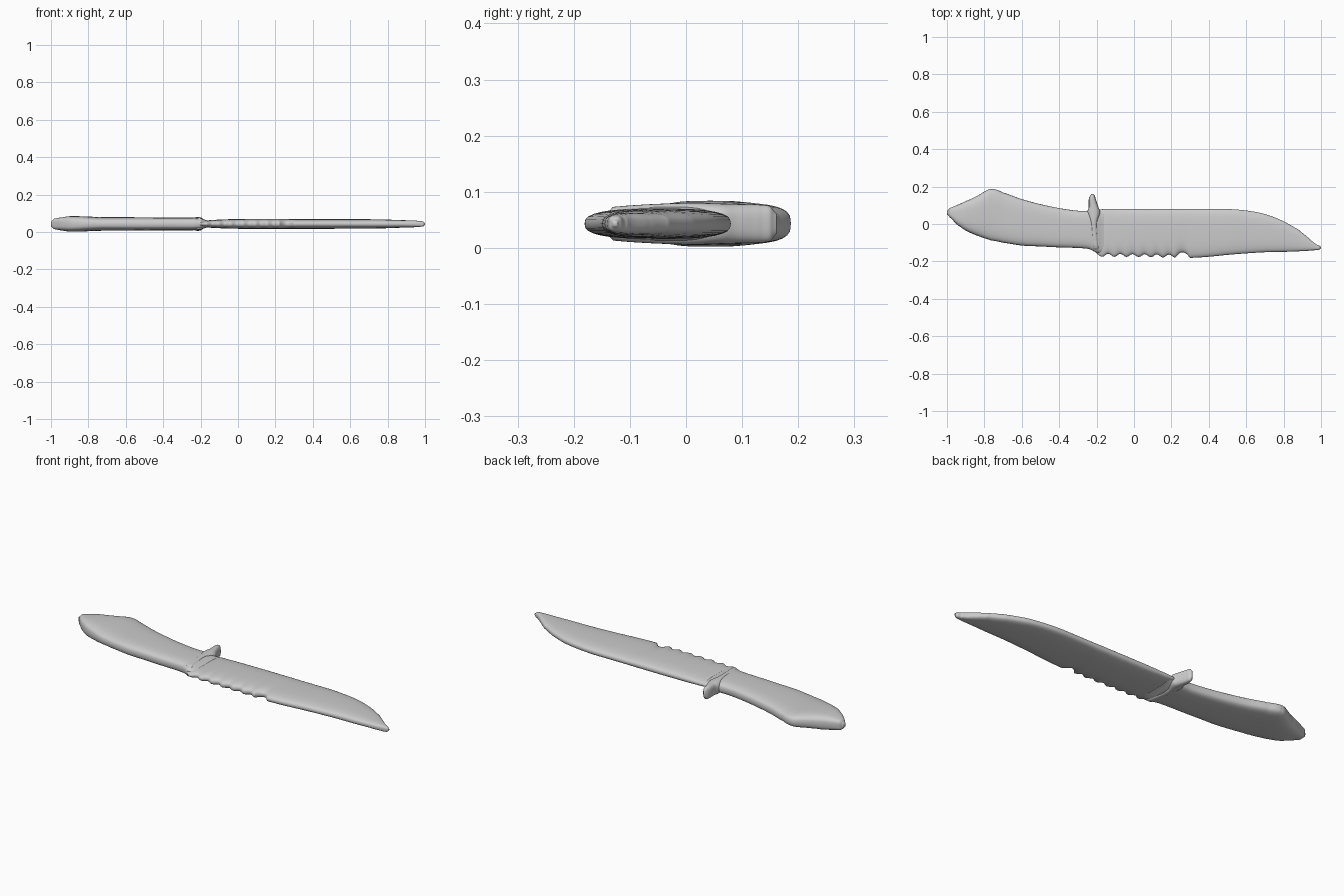
import bpy, bmesh, math

default = bpy.data.objects.get("Cube")
if default:
    bpy.data.objects.remove(default, do_unlink=True)

grey = bpy.data.materials.new("plain grey")
grey.use_nodes = True
colour = (0.6, 0.6, 0.6, 1)
grey.diffuse_color = colour
grey.node_tree.nodes["Principled BSDF"].inputs["Base Color"].default_value = colour

MID_Z = 0.043
RING = 32


def spline(a, b, c, d, t):
    """Catmull-Rom interpolation, kept between its two inner values."""
    v = b + 0.5 * t * (c - a + t * (2*a - 5*b + 4*c - d + t * (3*(b - c) + d - a)))
    return min(max(v, min(b, c)), max(b, c))


def refine(stations, steps):
    rows = []
    last = len(stations) - 1
    for i in range(last):
        p = [stations[min(max(i + k, 0), last)] for k in (-1, 0, 1, 2)]
        for s in range(steps):
            t = s / steps
            row = [spline(*q, t) for q in zip(*p)]
            row[0] = p[1][0] + (p[2][0] - p[1][0]) * t
            rows.append(row)
    return rows + [list(stations[-1])]


def loft(name, stations, steps=6, power=3, along_y=False, edge=None):
    """Skin rounded sections; a station is position, low side, high side, half thickness."""
    bm = bmesh.new()
    rings = []
    for pos, low, high, half in refine(stations, steps):
        if edge:
            low += edge(pos)
        ring = []
        for k in range(RING):
            a = 2 * math.pi * k / RING
            c, s = math.cos(a), math.sin(a)
            u = math.copysign(abs(c) ** (2 / power), c)
            w = math.copysign(abs(s) ** (2 / power), s)
            side = (low + high) / 2 + u * (high - low) / 2
            z = MID_Z + w * half
            ring.append(bm.verts.new((side, pos, z) if along_y else (pos, side, z)))
        rings.append(ring)
    for r, q in zip(rings, rings[1:]):
        for k in range(RING):
            n = (k + 1) % RING
            bm.faces.new((r[k], r[n], q[n], q[k]))
    bm.faces.new(rings[0])
    bm.faces.new(rings[-1])
    bmesh.ops.recalc_face_normals(bm, faces=bm.faces[:])
    mesh = bpy.data.meshes.new(name)
    bm.to_mesh(mesh)
    bm.free()
    mesh.materials.append(grey)
    mesh.shade_smooth()
    obj = bpy.data.objects.new(name, mesh)
    bpy.context.collection.objects.link(obj)
    return obj


# Handle with flared, angled butt
loft("handle", [
    (-1, 0.05, 0.07, 0.012), (-0.985, 0.035, 0.085, 0.027), (-0.95, 0.0, 0.1, 0.034),
    (-0.9, -0.035, 0.122, 0.041), (-0.85, -0.058, 0.145, 0.041), (-0.77, -0.085, 0.187, 0.038),
    (-0.75, -0.09, 0.187, 0.037), (-0.7, -0.1, 0.168, 0.036), (-0.6, -0.115, 0.133, 0.036),
    (-0.5, -0.12, 0.106, 0.035), (-0.4, -0.125, 0.085, 0.034), (-0.3, -0.128, 0.071, 0.034),
    (-0.24, -0.134, 0.07, 0.034), (-0.2, -0.152, 0.07, 0.03), (-0.16, -0.155, 0.07, 0.018)],
    power=3.2)


# Blade with scalloped edge near the guard
def scallops(x):
    if -0.17 < x < 0.22:
        return 0.008 * (1 - math.cos((x + 0.17) * 2 * math.pi / 0.065))
    if 0.22 <= x < 0.3:
        return 0.03 * math.sin((x - 0.22) / 0.08 * math.pi)
    return 0


loft("blade", [
    (-0.22, -0.14, 0.07, 0.015), (-0.18, -0.172, 0.078, 0.017), (-0.14, -0.175, 0.08, 0.021),
    (-0.05, -0.176, 0.08, 0.025), (0.1, -0.178, 0.08, 0.027), (0.22, -0.18, 0.08, 0.027),
    (0.3, -0.181, 0.08, 0.026), (0.4, -0.175, 0.08, 0.026), (0.5, -0.165, 0.08, 0.026),
    (0.6, -0.157, 0.072, 0.025), (0.7, -0.151, 0.053, 0.025), (0.8, -0.149, 0.015, 0.023),
    (0.88, -0.146, -0.03, 0.02), (0.92, -0.144, -0.064, 0.019), (0.97, -0.14, -0.104, 0.016),
    (0.99, -0.137, -0.115, 0.013), (1, -0.131, -0.122, 0.005)],
    steps=14, power=2.8, edge=scallops)

# Crossguard: a low ridge over the handle ending in a rounded finger stop
loft("crossguard", [
    (-0.145, -0.21, -0.18, 0.012), (-0.13, -0.225, -0.185, 0.03), (0, -0.235, -0.195, 0.037),
    (0.06, -0.25, -0.18, 0.036), (0.09, -0.242, -0.19, 0.035), (0.13, -0.242, -0.203, 0.034),
    (0.15, -0.236, -0.209, 0.031), (0.161, -0.228, -0.217, 0.018)],
    power=2.6, along_y=True)
